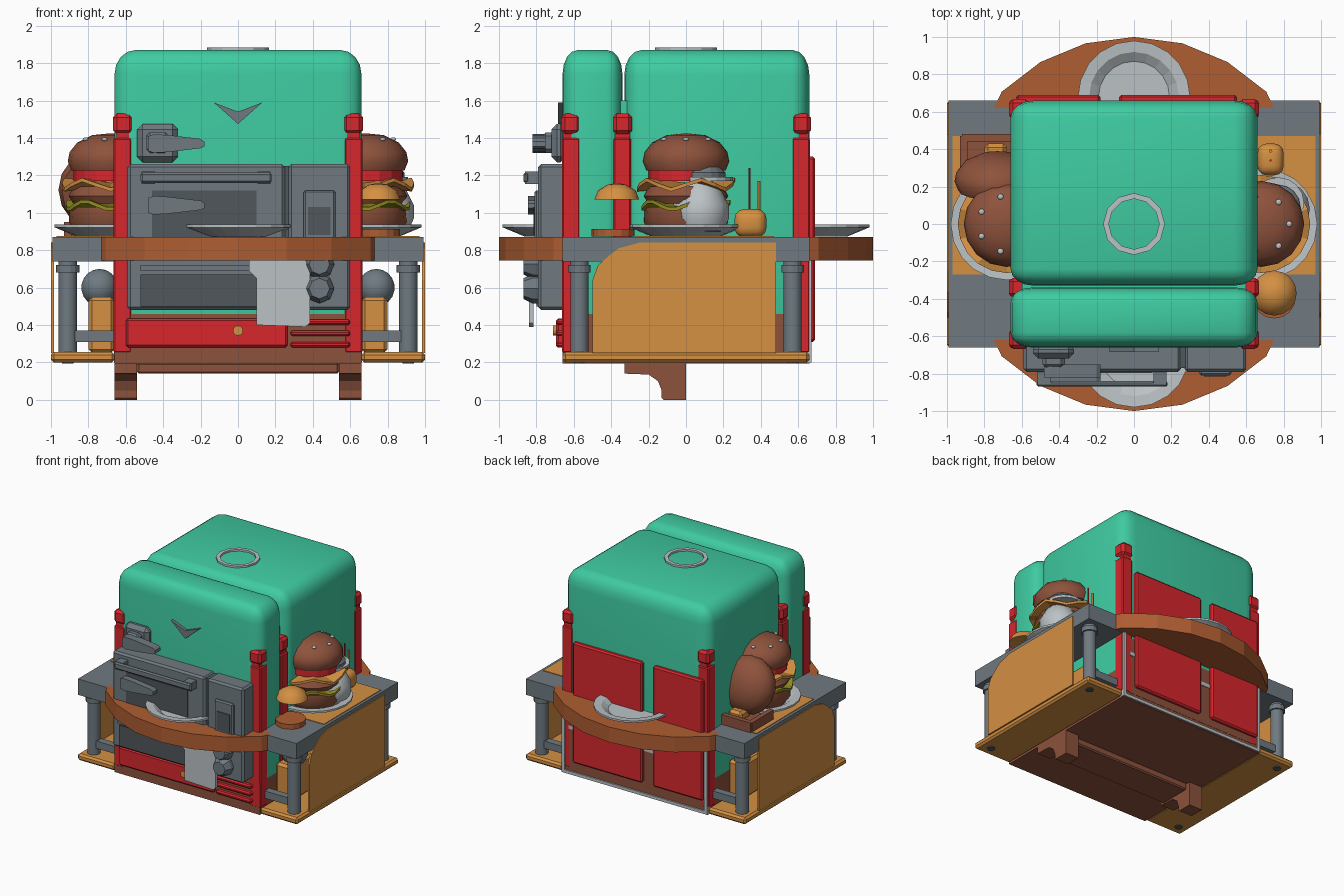
import bpy, bmesh, math
from mathutils import Matrix, Vector

cube = bpy.data.objects.get("Cube")
if cube:
    bpy.data.objects.remove(cube, do_unlink=True)


def material(name, *rgb):
    mat = bpy.data.materials.new(name)
    mat.use_nodes = True
    mat.diffuse_color = (*rgb, 1)
    bsdf = next(n for n in mat.node_tree.nodes if n.type == 'BSDF_PRINCIPLED')
    bsdf.inputs["Base Color"].default_value = (*rgb, 1)
    return mat


GREEN = material("mint green", .05, .6, .36)
RED = material("bright red", .68, .02, .026)
GREY = material("steel grey", .16, .195, .22)
DARK = material("dark steel", .08, .095, .105)
LIGHT = material("pale grey", .5, .54, .56)
ORANGE = material("warm orange", .66, .28, .055)
BROWN = material("toasted brown", .27, .085, .045)
WOOD = material("table wood", .43, .11, .032)
OLIVE = material("lettuce olive", .3, .27, .012)


def finish(name, bm, mat, smooth=False):
    bmesh.ops.recalc_face_normals(bm, faces=bm.faces)
    mesh = bpy.data.meshes.new(name)
    bm.to_mesh(mesh)
    bm.free()
    mesh.materials.append(mat)
    obj = bpy.data.objects.new(name, mesh)
    bpy.context.collection.objects.link(obj)
    if smooth:
        bpy.ops.object.select_all(action='DESELECT')
        obj.select_set(True)
        bpy.context.view_layer.objects.active = obj
        bpy.ops.object.shade_smooth_by_angle(angle=math.radians(40))
    return obj


def box(name, xs, ys, zs, mat, bevel=0, segments=1, stretch=(1, 1, 1), smooth=False):
    """Box between limits; the bevel is cut before the stretch, so it can be uneven."""
    bm = bmesh.new()
    bmesh.ops.create_cube(bm, size=1)
    spans = (xs, ys, zs)
    size = [abs(b - a) / s for (a, b), s in zip(spans, stretch)]
    bmesh.ops.scale(bm, vec=size, verts=bm.verts)
    if bevel:
        bmesh.ops.bevel(bm, geom=bm.edges[:], offset=bevel, segments=segments,
                        profile=.5, affect='EDGES')
    bmesh.ops.scale(bm, vec=stretch, verts=bm.verts)
    bmesh.ops.translate(bm, vec=[(a + b) / 2 for a, b in spans], verts=bm.verts)
    return finish(name, bm, mat, smooth)


def prism(name, points, axis, lo, hi, mat):
    """Extrude an outline along one axis; points use the other two axes in order."""
    bm = bmesh.new()
    rings = []
    for level in (lo, hi):
        ring = []
        for a, b in points:
            co = [a, b]
            co.insert("xyz".index(axis), level)
            ring.append(bm.verts.new(co))
        bm.faces.new(ring)
        rings.append(ring)
    n = len(points)
    for i in range(n):
        j = (i + 1) % n
        bm.faces.new((rings[0][i], rings[0][j], rings[1][j], rings[1][i]))
    return finish(name, bm, mat)


def lathe(name, profile, loc, mat, sides=16, wave=0, tilt=0, axis='X', smooth=False):
    """Turn a closed radius/height outline round z, with an optional wavy rim."""
    bm = bmesh.new()
    n = len(profile)
    rings = []
    for i in range(sides):
        a = math.tau * i / sides
        rings.append([bm.verts.new((r * math.cos(a), r * math.sin(a),
                      z + wave * r * math.sin(5 * a))) for r, z in profile])
    for i in range(sides):
        a, b = rings[i], rings[(i + 1) % sides]
        for k in range(n):
            m = (k + 1) % n
            bm.faces.new((a[k], a[m], b[m], b[k]))
    bmesh.ops.remove_doubles(bm, verts=bm.verts, dist=.0001)
    bm.transform(Matrix.Translation(loc) @ Matrix.Rotation(math.radians(tilt), 4, axis))
    return finish(name, bm, mat, smooth)


def disc(name, r, h, loc, mat, sides=16, **kw):
    return lathe(name, [(0, 0), (r, 0), (r, h), (0, h)], loc, mat, sides, **kw)


def ball(name, radii, loc, mat):
    bm = bmesh.new()
    bmesh.ops.create_uvsphere(bm, u_segments=14, v_segments=9, radius=1)
    bm.transform(Matrix.Translation(loc) @ Matrix.Diagonal((*radii, 1)))
    return finish(name, bm, mat, True)


PLATE = [(0, 0), (.18, 0), (.3, .05), (.3, .065), (.24, .06), (.19, .025), (0, .025)]
BUN = [(0, 0), (.21, 0), (.23, .05), (.22, .1), (.18, .15), (.1, .19), (0, .2)]

# Padded shell in two slabs
box("main_shell", (-.66, .66), (-.33, .66), (.25, 1.87), GREEN, .09, 4, (1.4, 1, 1.5), True)
box("front_shell", (-.66, .66), (-.66, -.34), (.25, 1.87), GREEN, .08, 4, (1.4, 1, 1.6), True)
box("shell_core", (-.6, .6), (-.5, .5), (.3, 1.6), GREEN)
lathe("roof_ring", [(.135, 0), (.135, .02), (.165, .02), (.165, 0)], (0, 0, 1.865), LIGHT, 12)

# Brown plinth, base tray and feet
box("plinth", (-.66, .66), (-.66, .66), (.195, .46), BROWN)
for s in (-1, 1):
    box("base_tray", (s * .66, s), (-.66, .66), (.2, .255), ORANGE, .015)
    prism("foot", [(-.33, .2), (-.33, .14), (-.2, .135), (-.15, .1), (-.13, .05),
                   (-.13, .01), (-.12, 0), (0, 0), (0, .2)], 'x', s * .54, s * .66, BROWN)
box("foot_beam", (-.54, .54), (-.3, -.03), (.14, .2), BROWN, .01)

# Red posts with blocky caps at the corners and the shell seam
for s in (-1, 1):
    for y in (-.615, -.34, .615):
        box("post", (s * .57, s * .665), (y - .047, y + .047), (.25, 1.4), RED, .008)
        box("post_cap", (s * .56, s * .668), (y - .052, y + .052), (1.42, 1.53), RED, .02)
        box("post_neck", (s * .58, s * .65), (y - .04, y + .04), (1.39, 1.43), RED)

# Drawer front with vent bars
box("drawer", (-.6, .265), (-.695, -.65), (.28, .435), RED, .012)
for z in (.295, .355, .415):
    box("vent_bar", (.28, .6), (-.695, -.65), (z - .015, z + .015), RED, .01)
disc("drawer_knob", .027, .02, (0, -.69, .37), ORANGE, 12, tilt=90)

# Oven: tall unit, side unit, window and handle
box("oven", (-.59, .25), (-.79, -.6), (.48, 1.26), GREY, .015)
box("oven_side", (.27, .6), (-.79, -.6), (.48, 1.26), GREY, .015)
box("oven_join", (.2, .3), (-.77, -.6), (.48, 1.25), DARK)
box("oven_window", (-.46, .1), (-.796, -.78), (.85, 1.12), DARK)
box("lower_panel", (-.52, .26), (-.8, -.78), (.5, .67), DARK)
box("lower_rail", (-.52, .26), (-.82, -.78), (.69, .72), GREY)
box("side_frame", (.35, .52), (-.81, -.78), (.86, 1.12), GREY, .01)
box("side_slot", (.375, .495), (-.815, -.8), (.88, 1.03), DARK)
box("handle_bar", (-.52, .18), (-.87, -.84), (1.16, 1.215), GREY, .01)
for x in (-.48, .14):
    box("handle_bracket", (x - .035, x + .035), (-.86, -.77), (1.155, 1.22), GREY)
box("lever_mount", (-.54, -.32), (-.72, -.64), (1.27, 1.475), GREY, .03)
box("lever_hub", (-.49, -.37), (-.77, -.7), (1.32, 1.43), GREY, .02)
LEVER = [(-.48, -.04), (-.48, .04), (-.45, .05), (-.37, .045), (-.2, .025),
         (-.18, .01), (-.18, -.015), (-.2, -.025), (-.37, -.045), (-.45, -.05)]
for z, y in ((1.37, -.82), (1.04, -.845)):
    prism("lever", [(a, b + z) for a, b in LEVER], 'y', y, y + .07, GREY)
for z in (.595, .725):
    lathe("stove_knob", [(0, 0), (.08, 0), (.08, .03), (.055, .08), (0, .08)],
          (.435, -.79, z), GREY, 8, tilt=90)
prism("chevron", [(-.13, 1.59), (0, 1.475), (.13, 1.59), (0, 1.54)], 'y', -.685, -.65, GREY)
prism("towel", [(.06, .75), (.06, .69), (.1, .65), (.1, .4), (.36, .39), (.385, .41),
                (.385, .7), (.36, .75)], 'y', -.84, -.815, LIGHT)

# Back: framed lower wall with two red doors
box("back_wall", (-.6, .6), (.6, .662), (.25, .72), BROWN)
for s in (-1, 1):
    box("back_frame", (s * .635, s * .662), (.63, .672), (.2, .75), LIGHT)
box("back_sill", (-.66, .66), (.63, .672), (.2, .225), LIGHT)
box("back_rail", (-.6, .6), (.65, .668), (.57, .6), LIGHT)
for xs in ((-.63, -.18), (-.08, .55)):
    box("back_door", xs, (.62, .69), (.31, 1.3), RED, .012)

# Rounded table leaves front and back, each with a plate
arc = [math.radians(a) for a in range(45, 136, 15)]
for s in (-1, 1):
    rim = [(.75, s * .62)] + [(math.cos(a), s * math.sin(a)) for a in arc] + [(-.75, s * .62)]
    prism("table_leaf", rim, 'z', .745, .87, WOOD)
    lathe("table_plate", PLATE, (0, s * .68, .872), LIGHT, 20)

# Side counters, legs, cloths and burgers
for s in (-1, 1):
    box("counter", (s * .6, s * .993), (-.66, .66), (.74, .87), GREY)
    box("cloth_top", (s * .65, s * .97), (-.27, .47), (.86, .875), ORANGE)
    prism("cloth_side", [(-.5, .25), (-.5, .64), (-.47, .72), (-.4, .78), (-.36, .81),
                         (-.25, .84), (.48, .84), (.48, .25)], 'x', s * .985, s, ORANGE)
    for y in (-.57, .57):
        disc("leg", .05, .5, (s * .91, y, .25), GREY, 14, smooth=True)
        disc("leg_collar", .062, .04, (s * .91, y, .68), GREY, 14)
        disc("leg_bolt", .03, .02, (s * .91, y, .193), DARK, 10)
        box("leg_rail", (s * .65, s * .9), (y - .03, y + .03), (.31, .37), GREY)
    box("storage_box", (s * .66, s * .8), (-.46, .4), (.25, .55), ORANGE, .02)
    ball("pot", (.1, .1, .1), (s * .74, -.32, .6), GREY)

    x = s * .68
    lathe("plate", PLATE, (x, 0, .872), LIGHT, 20)
    lathe("bottom_bun", [(0, 0), (.19, 0), (.225, .05), (.22, .13), (0, .13)],
          (x, 0, .9), BROWN, smooth=True)
    disc("lettuce", .24, .02, (x, 0, 1.03), OLIVE, 30, wave=.09)
    lathe("patty", [(0, 0), (.2, 0), (.225, .04), (.2, .09), (0, .09)],
          (x, 0, 1.05), BROWN, smooth=True)
    disc("cheese", .262, .02, (x, 0, 1.14), ORANGE, 20, wave=.1)
    disc("tomato", .2, .06, (x, 0, 1.17), RED)
    lathe("top_bun", BUN, (x, 0, 1.225), BROWN, smooth=True)
    for k in range(7):
        a = math.tau * k / 7
        ball("seed", (.016, .016, .01),
             (x + .15 * math.cos(a), .15 * math.sin(a), 1.393), LIGHT)

# Right counter: sauce jar, snack, half shell and drink box with straws
lathe("jar", [(0, 0), (.12, 0), (.15, .07), (.15, .14), (.11, .22), (.06, .27), (0, .27)],
      (.79, .08, .9), LIGHT, smooth=True)
disc("jar_lid", .14, .02, (.77, .11, 1.17), LIGHT)
lathe("jar_cap", [(0, 0), (.12, 0), (.12, .03), (.09, .06), (0, .06)], (.77, .09, 1.185), GREY)
disc("snack_board", .115, .04, (.75, -.39, .872), WOOD)
lathe("half_shell", [(0, .02), (.12, 0), (.1, .05), (.05, .08), (0, .09)],
      (.75, -.37, 1.07), ORANGE, smooth=True)
box("bread_roll", (.66, .8), (.26, .43), (.87, 1.02), ORANGE, .05, 3, smooth=True)
disc("red_straw", .006, .25, (.73, .34, .99), RED, 6)
disc("orange_straw", .01, .2, (.73, .39, .97), ORANGE, 6)

# Left counter: leaning bun and wooden tray
lathe("leaning_bun", BUN, (-.73, .18, 1.11), BROWN, tilt=-75, smooth=True)
box("tray", (-.92, -.66), (.2, .48), (.87, .91), BROWN)
box("tray_rim", (-.93, -.89), (.19, .47), (.87, .95), BROWN)
box("tray_rim", (-.92, -.66), (.44, .48), (.87, .95), BROWN)
box("tray_snack", (-.8, -.68), (.3, .43), (.9, .98), ORANGE, .02)
